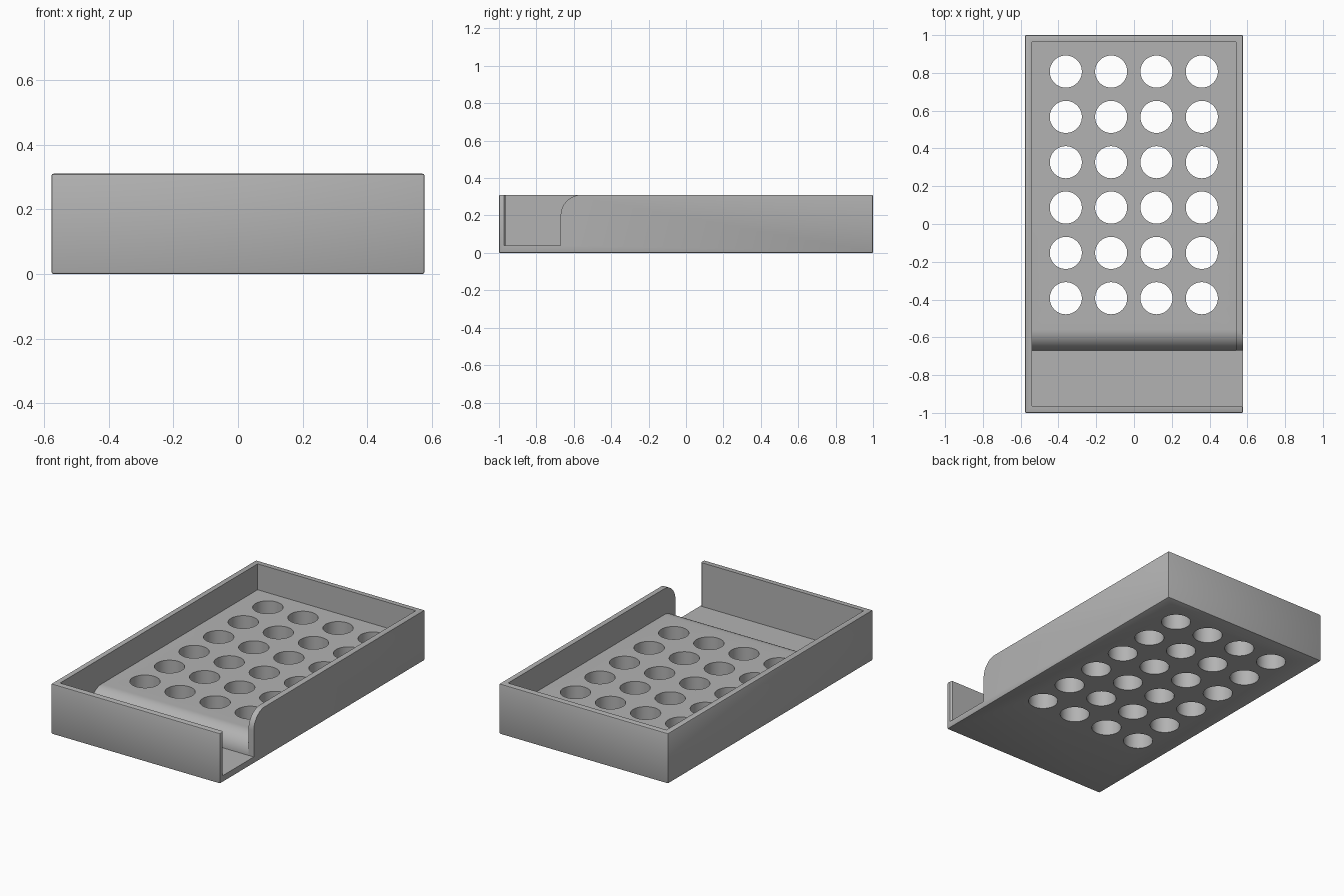
import bpy, bmesh, math
from mathutils import Matrix

cube = bpy.data.objects.get("Cube")
if cube:
    bpy.data.objects.remove(cube, do_unlink=True)

# Overall sizes
W, L, H = 0.577, 1.0, 0.31      # half width, half length, height
WALL, BASE, DECK, R = 0.036, 0.04, 0.15, 0.11
STEP = -0.67                    # where the trough meets the raised deck
INX, INY = W - WALL, L - WALL

grey = bpy.data.materials.new("plain grey")
grey.use_nodes = True
grey.diffuse_color = (0.45, 0.45, 0.45, 1)
grey.node_tree.nodes["Principled BSDF"].inputs["Base Color"].default_value = (0.45, 0.45, 0.45, 1)


def make(name, bm):
    bmesh.ops.recalc_face_normals(bm, faces=bm.faces)
    mesh = bpy.data.meshes.new(name)
    bm.to_mesh(mesh)
    bm.free()
    mesh.materials.append(grey)
    ob = bpy.data.objects.new(name, mesh)
    bpy.context.collection.objects.link(ob)
    return ob


def prism(name, profile, x0, x1):
    """Extrude a (y, z) profile along x."""
    bm = bmesh.new()
    face = bm.faces.new([bm.verts.new((x0, y, z)) for y, z in profile])
    out = bmesh.ops.extrude_face_region(bm, geom=[face])
    verts = [v for v in out["geom"] if isinstance(v, bmesh.types.BMVert)]
    bmesh.ops.translate(bm, verts=verts, vec=(x1 - x0, 0, 0))
    return make(name, bm)


def quarter(z):
    """Rounded step rising backwards from the trough edge."""
    return [(STEP + R - R * math.cos(a), z + R * math.sin(a))
            for a in (i * math.pi / 32 for i in range(17))]


# Outer block with softened edges
bm = bmesh.new()
bmesh.ops.create_cube(bm, size=1, matrix=Matrix.Translation((0, 0, H / 2))
                      @ Matrix.Diagonal((2 * W, 2 * L, H, 1)))
bmesh.ops.bevel(bm, geom=bm.edges[:], offset=0.006, segments=2, profile=0.5, affect='EDGES')
tray = make("tray", bm)

# Interior: front trough, rounded step, raised deck
inside = prism("inside_cutter",
               [(-INY, BASE)] + quarter(BASE) + [(INY, DECK), (INY, 0.5), (-INY, 0.5)],
               -INX, INX)

# Open side of the trough, with a rounded wall end
notch = prism("notch_cutter",
              [(-INY, BASE), (STEP, BASE)] + quarter(H - R) + [(STEP + R, 0.5), (-INY, 0.5)],
              INX - 0.02, W + 0.1)

# Softened free edge of the front wall
bm = bmesh.new()
bmesh.ops.create_cube(bm, size=1, matrix=Matrix.Translation((W, -INY, BASE + 0.25))
                      @ Matrix.Rotation(math.pi / 4, 4, 'Z')
                      @ Matrix.Diagonal((0.014, 0.014, 0.5, 1)))
edge = make("edge_cutter", bm)

# Grid of drain holes
bm = bmesh.new()
for i in range(4):
    for j in range(6):
        bmesh.ops.create_cone(bm, cap_ends=True, segments=48, radius1=0.085, radius2=0.085, depth=1,
                              matrix=Matrix.Translation((-0.361 + 0.24 * i, -0.393 + 0.24 * j, 0)))
holes = make("hole_cutter", bm)

# Cut the block and bake the result
bpy.context.view_layer.objects.active = tray
for cutter in (inside, notch, edge, holes):
    mod = tray.modifiers.new(cutter.name, 'BOOLEAN')
    mod.operation = 'DIFFERENCE'
    mod.solver = 'EXACT'
    mod.object = cutter
    bpy.ops.object.modifier_apply(modifier=mod.name)
    bpy.data.objects.remove(cutter, do_unlink=True)

bpy.ops.object.select_all(action='DESELECT')
tray.select_set(True)
bpy.ops.object.shade_smooth_by_angle(angle=math.radians(30))
